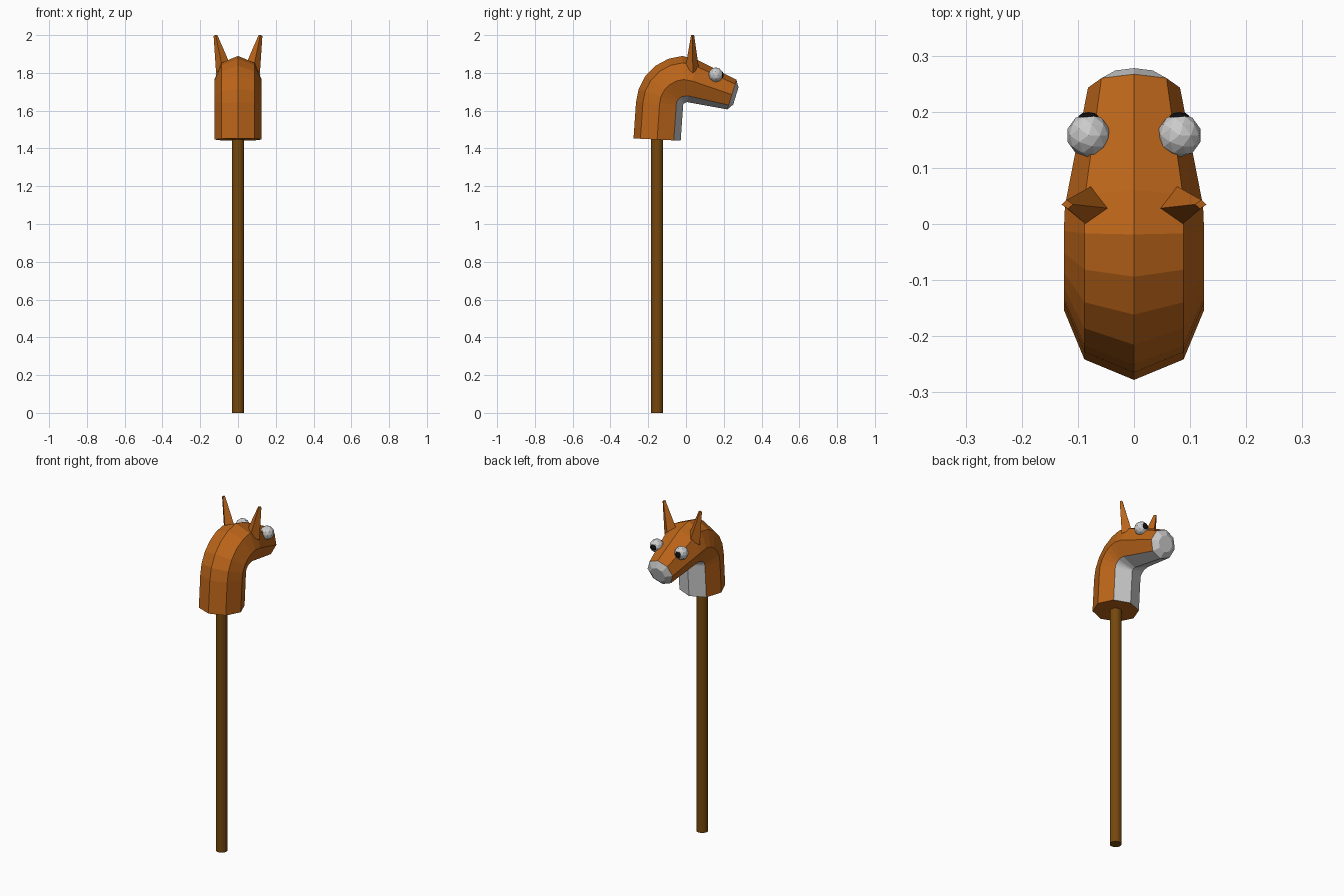
import bpy, bmesh
from math import sin, cos, pi, radians
from mathutils import Vector

if "Cube" in bpy.data.objects:
    bpy.data.objects.remove(bpy.data.objects["Cube"])


def material(name, rgb):
    m = bpy.data.materials.new(name)
    m.diffuse_color = (*rgb, 1)
    m.use_nodes = True
    m.node_tree.nodes["Principled BSDF"].inputs["Base Color"].default_value = m.diffuse_color
    return m


coat = material("coat", (0.50, 0.13, 0.01))
wood = material("wood", (0.18, 0.065, 0.004))
black = material("black", (0.005, 0.005, 0.005))
white = material("pale_grey", (0.6, 0.6, 0.6))


def finish(bm, name, *mats):
    bmesh.ops.recalc_face_normals(bm, faces=bm.faces)
    me = bpy.data.meshes.new(name)
    bm.to_mesh(me)
    bm.free()
    for m in mats:
        me.materials.append(m)
    ob = bpy.data.objects.new(name, me)
    bpy.context.collection.objects.link(ob)
    return ob


def loft(bm, rings, paint=lambda i, j: 0, caps=(0, 0)):
    """Bridge equal-sized rings of points and close both ends."""
    vs = [[bm.verts.new(p) for p in r] for r in rings]
    n = len(vs[0])
    for i in range(len(vs) - 1):
        for j in range(n):
            k = (j + 1) % n
            f = bm.faces.new((vs[i][j], vs[i][k], vs[i + 1][k], vs[i + 1][j]))
            f.material_index = paint(i, j)
    bm.faces.new(vs[0]).material_index = caps[0]
    bm.faces.new(vs[-1]).material_index = caps[1]


def octagon(y, z, tilt, rx, ru):
    """Octagon facing along a path tilted forward from vertical; point 0 is the outer ridge."""
    t = radians(tilt)
    out = Vector((0, -cos(t), sin(t)))
    return [Vector((rx * sin(a), y, z)) + out * ru * cos(a)
            for a in (k * pi / 4 for k in range(8))]


# Neck and head: octagon swept up the neck, round the bend, tapering to the muzzle
bend_y, bend_z, bend_r = -0.005, 1.63, 0.135
rings = [octagon(-0.153, 1.447, 2.8, 0.125, 0.125)]
for t in (3, 19, 36, 53, 70, 87):
    a = radians(t)
    rings.append(octagon(bend_y - bend_r * cos(a), bend_z + bend_r * sin(a), t, 0.125, 0.125))
rings.append(octagon(0.033, 1.757, 104, 0.123, 0.115))
rings.append(octagon(0.243, 1.685, 107, 0.082, 0.082))
rings.append(octagon(0.264, 1.678, 107, 0.047, 0.047))
last = len(rings) - 2
bm = bmesh.new()
loft(bm, rings, lambda i, j: 1 if i == last or j in (3, 4) else 0, (0, 1))
finish(bm, "head", coat, white)

# Stick
bm = bmesh.new()
bmesh.ops.create_cone(bm, cap_ends=True, segments=16, radius1=0.032, radius2=0.032, depth=1.46)
bmesh.ops.translate(bm, verts=bm.verts, vec=(0, -0.153, 0.73))
finish(bm, "stick", wood)

# Ears, eyes and pupils, mirrored left and right
ear_base = [(0.046, 0.028, 1.855), (0.083, -0.003, 1.83), (0.116, 0.036, 1.80), (0.075, 0.068, 1.825)]
ear_tip = [(0.109, 0.035, 2.0), (0.118, 0.027, 2.0), (0.129, 0.035, 1.995), (0.12, 0.043, 2.0)]
for side, s in (("left", -1), ("right", 1)):
    bm = bmesh.new()
    loft(bm, [[(s * x, y, z) for x, y, z in r] for r in (ear_base, ear_tip)])
    finish(bm, "ear_" + side, coat)
    for part, r, y, squash, mat in (("eye", 0.039, 0.158, 1, white), ("pupil", 0.019, 0.189, 0.55, black)):
        bm = bmesh.new()
        bmesh.ops.create_icosphere(bm, subdivisions=2, radius=r)
        bmesh.ops.scale(bm, verts=bm.verts, vec=(1, squash, 1))
        bmesh.ops.translate(bm, verts=bm.verts, vec=(s * 0.081, y, 1.79))
        finish(bm, part + "_" + side, mat)
